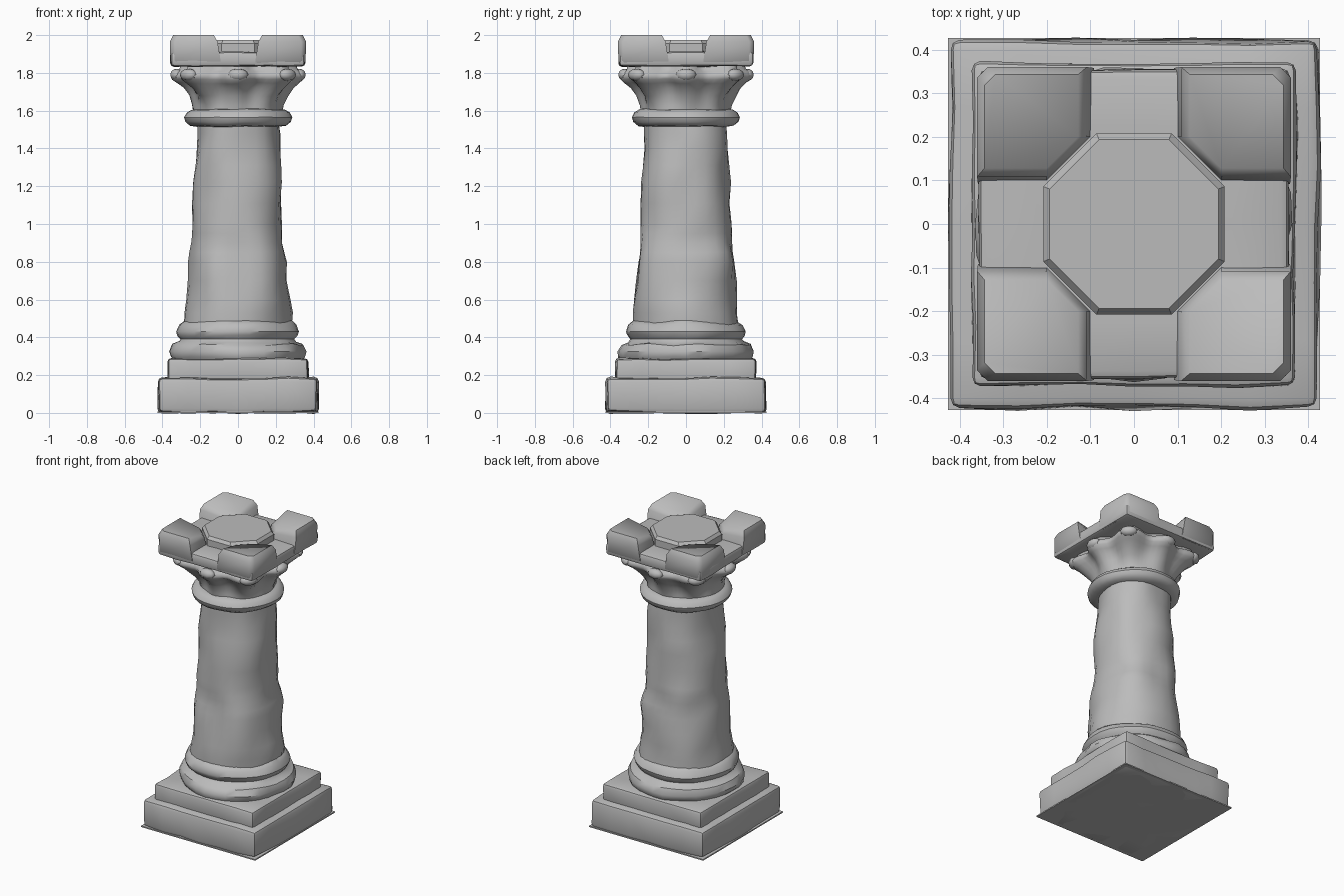
import bpy, bmesh, math
from mathutils import Vector, noise

if "Cube" in bpy.data.objects:
    bpy.data.objects.remove(bpy.data.objects["Cube"])

stone = bpy.data.materials.new("grey stone")
stone.diffuse_color = (0.5, 0.5, 0.5, 1)
stone.use_nodes = True
stone.node_tree.nodes["Principled BSDF"].inputs["Base Color"].default_value = stone.diffuse_color


def finish(bm, name, wear=0.0, scale=5.0, bevel=0.0, angle=40):
    """Turn a bmesh into a worn, smooth-shaded stone object."""
    bmesh.ops.recalc_face_normals(bm, faces=bm.faces[:])
    if bevel:
        sharp = [e for e in bm.edges if len(e.link_faces) == 2 and e.calc_face_angle() > 0.5]
        bmesh.ops.bevel(bm, geom=sharp, offset=bevel, segments=2, profile=0.5,
                        affect='EDGES', clamp_overlap=True)
    if wear:
        bm.normal_update()
        moves = [(v, v.normal * wear * noise.noise(v.co * scale + Vector((3, 7, 1))))
                 for v in bm.verts]
        for v, d in moves:
            v.co += d
    mesh = bpy.data.meshes.new(name)
    bm.to_mesh(mesh)
    bm.free()
    mesh.materials.append(stone)
    ob = bpy.data.objects.new(name, mesh)
    bpy.context.collection.objects.link(ob)
    bpy.ops.object.select_all(action='DESELECT')
    ob.select_set(True)
    bpy.context.view_layer.objects.active = ob
    bpy.ops.object.shade_smooth_by_angle(angle=math.radians(angle))
    return ob


def loft(rings):
    """Skin a stack of equal-length point rings and cap both ends."""
    bm = bmesh.new()
    rows = [[bm.verts.new(p) for p in ring] for ring in rings]
    n = len(rows[0])
    for a, b in zip(rows, rows[1:]):
        for i in range(n):
            j = (i + 1) % n
            bm.faces.new((a[i], a[j], b[j], b[i]))
    bm.faces.new(rows[0][::-1])
    bm.faces.new(rows[-1])
    return bm


def turned(profile, sides, shape=lambda a, z: 0.0):
    """Lathe a (radius, z) profile, with an optional radius offset by angle."""
    angles = [2 * math.pi * i / sides for i in range(sides)]
    return loft([[((r + shape(a, z)) * math.cos(a), (r + shape(a, z)) * math.sin(a), z)
                  for a in angles] for r, z in profile])


def slab(name, half, z0, z1, bevel, wear, cuts=5):
    """Square worn block."""
    bm = bmesh.new()
    bmesh.ops.create_cube(bm, size=1)
    for v in bm.verts:
        v.co = Vector((v.co.x * 2 * half, v.co.y * 2 * half, z0 + (v.co.z + 0.5) * (z1 - z0)))
    bmesh.ops.bevel(bm, geom=bm.edges[:], offset=bevel, segments=2, profile=0.5, affect='EDGES')
    long_edges = [e for e in bm.edges if e.calc_length() > half]
    bmesh.ops.subdivide_edges(bm, edges=long_edges, cuts=cuts, use_grid_fill=True)
    return finish(bm, name, wear, 6)


# Square base: thin sole plate and two stepped blocks
bm = bmesh.new()
bmesh.ops.create_cube(bm, size=1)
for v in bm.verts:
    v.co = Vector((v.co.x * 0.854, v.co.y * 0.854, (v.co.z + 0.5) * 0.008))
finish(bm, "sole_plate")
slab("lower_plinth", 0.422, 0.002, 0.185, 0.022, 0.012)
slab("upper_plinth", 0.37, 0.15, 0.287, 0.018, 0.012)

# Round mouldings at the foot of the shaft
finish(turned([(0.335, 0.27), (0.355, 0.295), (0.362, 0.325), (0.345, 0.362), (0.31, 0.375),
               (0.298, 0.39), (0.315, 0.41), (0.322, 0.43), (0.305, 0.465), (0.275, 0.485)], 32),
       "foot_mouldings", 0.02, 6)


# Tapered shaft, a touch square in plan and chipped by wear
def squarish(a, z):
    return 0.010 * math.sin(2 * a) ** 2


keys = [(0.46, 0.278), (0.6, 0.272), (0.8, 0.262), (0.9, 0.245), (1.0, 0.238),
        (1.22, 0.232), (1.4, 0.222), (1.56, 0.218)]
profile = []
for (za, ra), (zb, rb) in zip(keys, keys[1:]):
    profile += [(ra + (rb - ra) * t / 2, za + (zb - za) * t / 2) for t in range(2)]
profile.append((keys[-1][1], keys[-1][0]))
finish(turned(profile, 28, squarish), "shaft", 0.022, 5.5)

# Ring under the capital
finish(turned([(0.215, 1.515), (0.255, 1.52), (0.28, 1.54), (0.288, 1.565), (0.275, 1.59),
               (0.25, 1.605), (0.22, 1.61)], 32), "neck_ring", 0.008, 6)


# Leafy capital: eight flaring lobes, longest on the diagonals
def leaves(a, z):
    t = min(1, max(0, (z - 1.6) / 0.18))
    lobe = 0.028 * t * math.cos(8 * a)
    return lobe + 0.05 * t * t * math.sin(2 * a) ** 4


finish(turned([(0.235, 1.59), (0.237, 1.63), (0.25, 1.68), (0.272, 1.72), (0.298, 1.745),
               (0.322, 1.765), (0.328, 1.785), (0.316, 1.805), (0.285, 1.82), (0.275, 1.86)],
              64, leaves), "capital_leaves", 0.012, 9, angle=60)

# Curled leaf tips around the capital
for i in range(8):
    a = i * math.pi / 4
    r = 0.37 if i % 2 else 0.325
    bm = bmesh.new()
    bmesh.ops.create_uvsphere(bm, u_segments=10, v_segments=6, radius=1)
    for v in bm.verts:
        p = Vector((v.co.x * 0.035, v.co.y * 0.055, v.co.z * 0.032))
        c, s = math.cos(a), math.sin(a)
        v.co = Vector((c * (r + p.x) - s * p.y, s * (r + p.x) + c * p.y, 1.79 + p.z))
    finish(bm, "leaf_tip_%d" % (i + 1), angle=60)

# Crown: slab, raised eight-sided centre and four corner blocks
slab("crown_slab", 0.355, 1.835, 1.912, 0.018, 0.008)
octagon = [(0.225 * math.cos(math.pi / 8 + k * math.pi / 4),
            0.225 * math.sin(math.pi / 8 + k * math.pi / 4)) for k in range(8)]
finish(loft([[(x * f, y * f, z) for x, y in octagon]
             for f, z in ((1.0, 1.88), (1.0, 1.955), (0.93, 1.974))]), "crown_centre", angle=30)


def corner_ring(gap, out, z, dip):
    return [(gap, 0.20, z - dip), (0.20, gap, z - dip), (out, gap, z), (out, out - 0.025, z),
            (out - 0.025, out, z), (gap, out, z)]


for k in range(4):
    c, s = [(1, 0), (0, 1), (-1, 0), (0, -1)][k]
    rings = [corner_ring(0.09, 0.343, 1.838, 0), corner_ring(0.092, 0.358, 1.865, 0),
             corner_ring(0.108, 0.36, 1.965, 0.015), corner_ring(0.128, 0.343, 2.0, 0.03)]
    bm = loft([[(x * c - y * s, x * s + y * c, z) for x, y, z in ring] for ring in rings])
    finish(bm, "crown_corner_%d" % (k + 1), angle=50)
